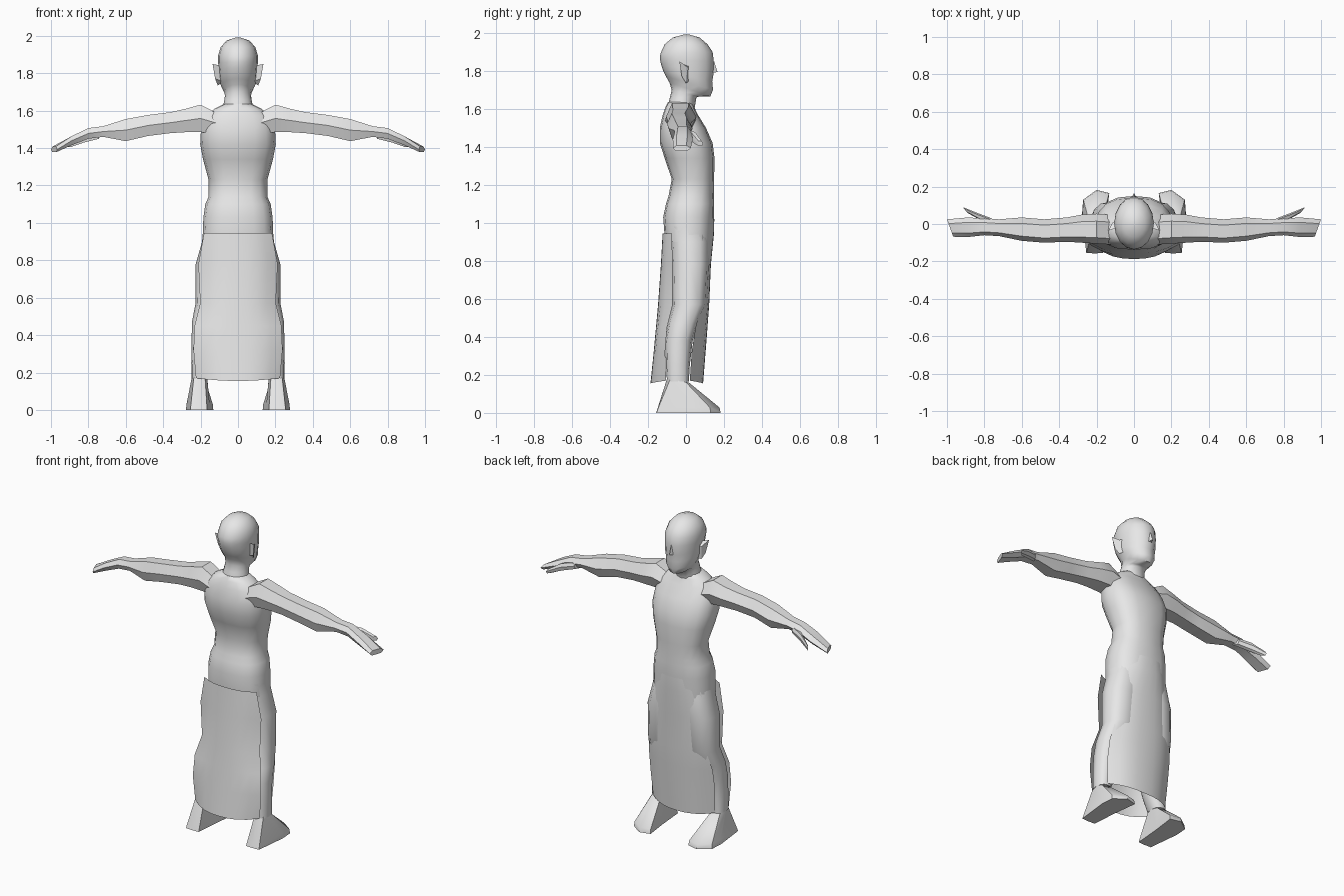
import bpy, bmesh, math

grey = bpy.data.materials.new("light_grey")
grey.diffuse_color = (0.8, 0.8, 0.8, 1)


def finish(name, bm, angle):
    """Turn a bmesh into a shaded object with the single material."""
    mesh = bpy.data.meshes.new(name)
    bm.to_mesh(mesh)
    bm.free()
    mesh.materials.append(grey)
    obj = bpy.data.objects.new(name, mesh)
    bpy.context.collection.objects.link(obj)
    bpy.ops.object.select_all(action='DESELECT')
    obj.select_set(True)
    bpy.context.view_layer.objects.active = obj
    bpy.ops.object.shade_smooth_by_angle(angle=math.radians(angle))
    return obj


def loft(name, rings, angle=50, side=1, caps=True):
    """Skin a list of closed rings; side=-1 mirrors across x."""
    bm = bmesh.new()
    rows = [[bm.verts.new((x * side, y, z)) for x, y, z in r] for r in rings]
    n = len(rows[0])
    for a, b in zip(rows, rows[1:]):
        for i in range(n):
            j = (i + 1) % n
            bm.faces.new((a[i], a[j], b[j], b[i]))
    if caps:
        bm.faces.new(rows[0])
        bm.faces.new(rows[-1])
    bmesh.ops.recalc_face_normals(bm, faces=bm.faces)
    return finish(name, bm, angle)


def oval(z, half, back, front, zf=None, cx=0, n=16, p=1.0):
    """Horizontal oval ring; zf is the height at its front, z at its back."""
    zf = z if zf is None else zf
    ring = []
    for k in range(n):
        a = 2 * math.pi * k / n
        c, s = math.cos(a), math.sin(a)
        c = math.copysign(abs(c) ** p, c)
        s = math.copysign(abs(s) ** p, s)
        t = (s + 1) / 2
        ring.append((cx + half * c, back + (front - back) * t, z + (zf - z) * t))
    return ring


def limb_ring(x, y0, y1, z0, z1, slant=0):
    """Six-sided ring across an arm."""
    d, zm = (y1 - y0), z0 + (z1 - z0) * 0.5
    pts = [(y0, zm), (y0 + d * .2, z1), (y1 - d * .25, z1),
           (y1, zm), (y1 - d * .2, z0), (y0 + d * .15, z0)]
    return [(x + slant * (y - y1), y, z) for y, z in pts]


def panel(name, rows, y_power):
    """Curved cloth sheet: rows of (z, half width, centre y, edge y)."""
    bm = bmesh.new()
    n = 8
    grid = []
    for i, (z, half, yc, ye) in enumerate(rows):
        row = []
        for k in range(n + 1):
            u = -1 + 2 * k / n
            lift = .015 * u * u if i == len(rows) - 1 else 0
            row.append(bm.verts.new((half * u, yc + (ye - yc) * abs(u) ** y_power, z + lift)))
        grid.append(row)
    facing_front = rows[0][2] > 0
    for a, b in zip(grid, grid[1:]):
        for k in range(n):
            f = (a[k], a[k + 1], b[k + 1], b[k])
            bm.faces.new(f if facing_front else f[::-1])
    return finish(name, bm, 60)


# Torso, from hips to collar
loft("torso", [oval(*r, p=.82) for r in (
    (.90, .19, -.11, .138), (1.03, .185, -.12, .147), (1.10, .175, -.105, .148),
    (1.14, .157, -.092, .147), (1.23, .157, -.075, .148), (1.34, .187, -.112, .15),
    (1.42, .202, -.138, .14), (1.50, .198, -.138, .105), (1.57, .175, -.122, .062),
    (1.61, .125, -.108, .043), (1.635, .075, -.095, .035))], 60)

# Neck, jaw and skull
loft("head", [oval(*r) for r in (
    (1.60, .085, -.10, .045), (1.66, .072, -.085, .055), (1.70, .07, -.075, .07, 1.665),
    (1.74, .075, -.088, .128, 1.665), (1.77, .092, -.105, .142, 1.70),
    (1.80, .10, -.12, .138, 1.745), (1.83, .103, -.13, .146, 1.79),
    (1.86, .106, -.137, .146, 1.85), (1.89, .106, -.135, .14, 1.90),
    (1.94, .093, -.112, .113), (1.975, .06, -.07, .072), (1.99, .015, -.015, .02))], 60)

# Nose wedge
loft("nose", [[(-.006, .138, 1.85), (.006, .138, 1.85), (0, .148, 1.85)],
              [(-.018, .13, 1.785), (.018, .13, 1.785), (0, .166, 1.795)]], 30)

# Arm profile rings: x, back y, front y, low z, high z, slant
ARM = [(.12, -.11, .05, 1.48, 1.59), (.20, -.105, .055, 1.485, 1.632),
       (.28, -.10, .05, 1.485, 1.61), (.36, -.095, .035, 1.48, 1.592),
       (.48, -.10, .025, 1.465, 1.577), (.60, -.09, .035, 1.437, 1.555),
       (.72, -.065, .025, 1.46, 1.517), (.80, -.06, .03, 1.45, 1.507),
       (.89, -.07, .035, 1.415, 1.463), (1.0, -.068, .025, 1.378, 1.408, .36)]

# Leg rings: z, half width, back y, front y, centre x
LEG = [(.98, .095, -.09, .10, .09), (.90, .095, -.08, .12, .097),
       (.78, .108, -.075, .12, .118), (.57, .10, -.07, .11, .127),
       (.47, .10, -.095, .065, .146), (.38, .09, -.11, .035, .158),
       (.25, .065, -.105, .02, .185), (.165, .042, -.10, .015, .206)]

# Sole outline, starting at the outer side and passing the toes
SOLE = [(.278, .05), (.272, .13), (.20, .182), (.132, .165),
        (.15, .02), (.165, -.155), (.21, -.157), (.255, -.155)]

for side, tag in ((1, "right"), (-1, "left")):
    loft(tag + "_arm", [limb_ring(*r) for r in ARM], 35, side)
    loft(tag + "_thumb", [limb_ring(.76, -.01, .03, 1.45, 1.49, .5),
                          limb_ring(.84, .02, .06, 1.43, 1.475, .5),
                          limb_ring(.915, .06, .09, 1.405, 1.43, .8)], 35, side)
    loft(tag + "_leg", [oval(z, h, b, f, cx=cx, n=12, p=.85)
                        for z, h, b, f, cx in LEG], 60, side)
    # Foot flares from ankle to flat sole
    upper = [(x * .97 + .006, y * .97, .028 if y > 0 else .015) for x, y in SOLE]
    loft(tag + "_foot", [oval(.18, .042, -.10, .015, .16, cx=.206, n=8), upper,
                         [(x, y, 0) for x, y in SOLE]], 40, side)
    # Ear as a flared flap
    loft(tag + "_ear", [[(.092, .02, 1.83), (.092, .015, 1.745), (.092, -.015, 1.76), (.092, -.02, 1.84)],
                        [(.115, .008, 1.82), (.108, .0, 1.735), (.122, -.022, 1.77), (.136, -.035, 1.85)]],
         30, side)

# Long cloth panels front and back
panel("front_skirt", [(1.02, .15, .149, .085), (.94, .165, .147, .085), (.78, .195, .131, .08),
                      (.57, .20, .122, .08), (.45, .222, .113, .05),
                      (.32, .225, .103, .03), (.155, .215, .09, .02)], 2.6)
panel("back_skirt", [(.945, .182, -.123, -.075), (.78, .212, -.132, -.07), (.57, .202, -.147, -.07),
                     (.45, .232, -.158, -.10), (.32, .238, -.17, -.11),
                     (.155, .225, -.187, -.105)], 2.6)
